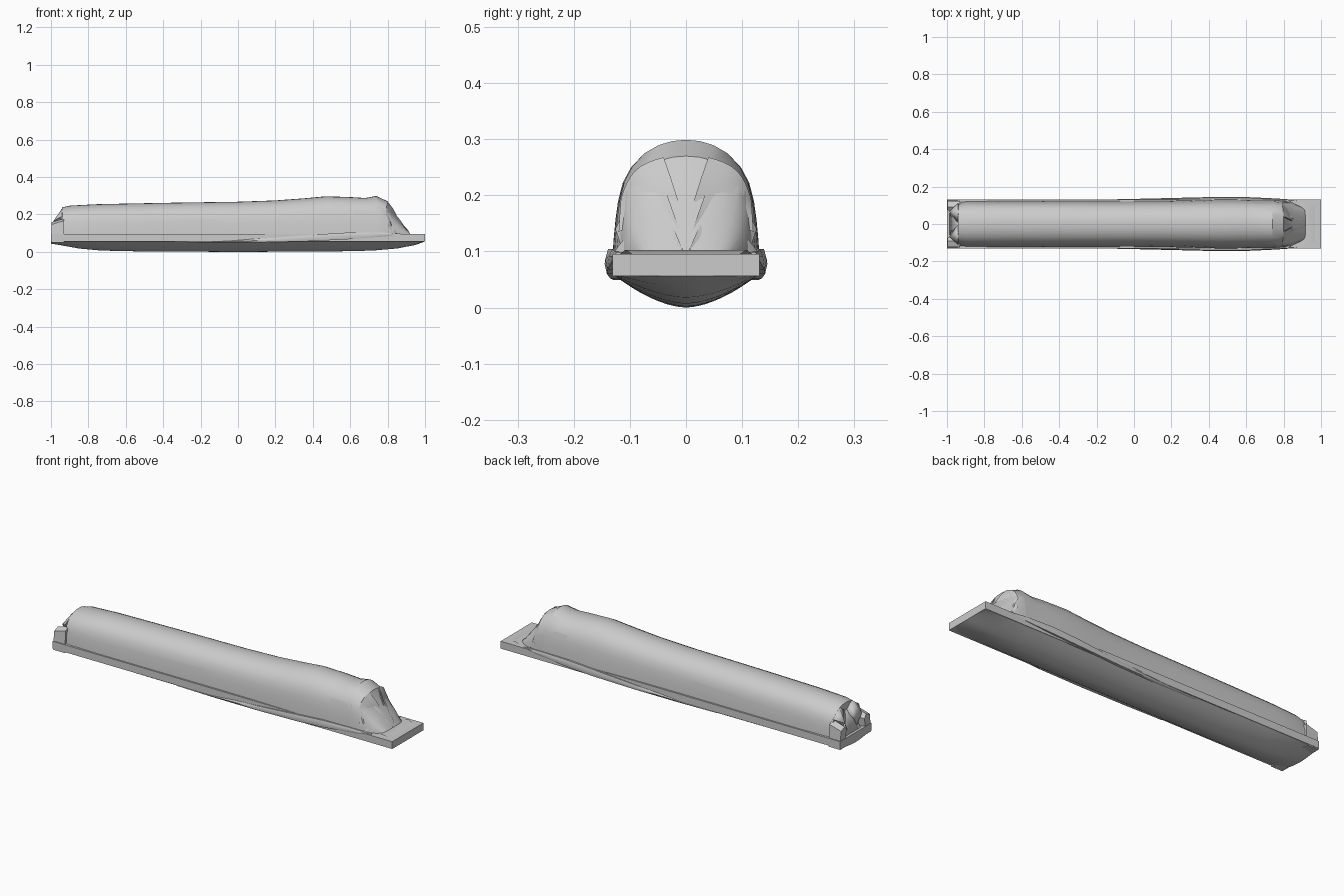
import bpy, bmesh, math
from mathutils import Vector

if "Cube" in bpy.data.objects:
    bpy.data.objects.remove(bpy.data.objects["Cube"])


def finish(name, verts, faces, angle=30, thickness=0):
    me = bpy.data.meshes.new(name)
    me.from_pydata([tuple(v) for v in verts], [], faces)
    ob = bpy.data.objects.new(name, me)
    bpy.context.collection.objects.link(ob)
    bm = bmesh.new()
    bm.from_mesh(me)
    bmesh.ops.remove_doubles(bm, verts=bm.verts, dist=0.0002)
    bmesh.ops.recalc_face_normals(bm, faces=bm.faces)
    bm.to_mesh(me)
    bm.free()
    if thickness:
        mod = ob.modifiers.new("cloth", 'SOLIDIFY')
        mod.thickness = thickness
        mod.offset = 0
    bpy.ops.object.select_all(action='DESELECT')
    ob.select_set(True)
    bpy.context.view_layer.objects.active = ob
    bpy.ops.object.shade_smooth_by_angle(angle=math.radians(angle))
    return ob


def loft(name, rows, closed=False, caps=False, angle=30, thickness=0):
    n = len(rows[0])
    verts = [p for r in rows for p in r]
    faces = []
    for i in range(len(rows) - 1):
        for j in range(n if closed else n - 1):
            k = (j + 1) % n
            faces.append((i*n + j, i*n + k, (i+1)*n + k, (i+1)*n + j))
    if caps:
        faces.append(tuple(range(n)))
        faces.append(tuple((len(rows) - 1)*n + j for j in range(n)))
    return finish(name, verts, faces, angle, thickness)


# Half outline of the arch: width fraction, height fraction
ARCH = [(1, 0), (.985, .15), (.96, .32), (.925, .48), (.86, .64), (.75, .77),
        (.58, .885), (.38, .955), (.19, .99), (0, 1)]
BASE = 0.09


def arch(x, w, top):
    half = [(w*a, BASE + (top - BASE)*b) for a, b in ARCH]
    full = half + [(-y, z) for y, z in half[-2::-1]]
    return [(x, y, z) for y, z in full]


# Wrapped upper body: x, half width, top
BODY = [(-.94, .114, .238), (-.9, .12, .247), (-.75, .122, .255), (-.4, .122, .262),
        (0, .122, .268), (.2, .124, .275), (.35, .128, .286), (.47, .131, .297),
        (.6, .13, .293), (.68, .128, .288), (.74, .128, .299), (.8, .124, .27),
        (.82, .12, .225), (.86, .108, .175), (.92, .08, .097)]
loft("wrapped_body", [arch(*s) for s in BODY], closed=True, caps=True)


def body_at(x):
    for a, b in zip(BODY, BODY[1:]):
        if a[0] <= x <= b[0]:
            t = (x - a[0])/(b[0] - a[0])
            return a[1] + (b[1] - a[1])*t, a[2] + (b[2] - a[2])*t


def on_side(x, z, side, lift):
    w, top = body_at(x)
    f = (z - BASE)/(top - BASE)
    for (a0, b0), (a1, b1) in zip(ARCH, ARCH[1:]):
        if b0 <= f <= b1:
            return (x, side*(w*(a0 + (a1 - a0)*(f - b0)/(b1 - b0)) + lift), z)


# Flat board with straight edges
bpy.ops.mesh.primitive_cube_add(size=1, location=(0, 0, .076))
board = bpy.context.object
board.name = "board"
board.scale = (2, .262, .039)

# Rounded belly below the board: x, lowest z
BELLY = [(-1, .044), (-.95, .036), (-.85, .018), (-.73, .007), (-.5, .002), (0, 0),
         (.5, .002), (.72, .007), (.85, .018), (.95, .037), (1, .056)]
rows = []
for x, z in BELLY:
    row = []
    for i in range(17):
        u = -1 + i/8
        row.append((x, .131*u, z + (.06 - z)*abs(u)**1.7))
    rows.append(row)
loft("rounded_underside", rows, closed=True, caps=True)

for side, tag in ((1, "back"), (-1, "front")):
    # Lower wrap layer, fading into the body toward the right
    xs = [-.93, -.75, -.5, -.2, 0, .2, .35]
    rows = [[on_side(x, .095 + (.15 + .032*(x + .93) - .095)*t/5, side, .0015 - .004*(i/6)**2)
             for t in range(6)] for i, x in enumerate(xs)]
    loft("lower_wrap_" + tag, rows)
    # Small overlapping patch
    rows = [[on_side(x, .095 + .025*t, side, .001) for t in range(6)]
            for x in (.62, .68, .75)]
    loft("side_patch_" + tag, rows)
    # Slender bulging edge fold
    rows = []
    for x, y, lo, hi in [(-.27, .129, .05, .054), (-.05, .133, .049, .062),
                         (.2, .139, .052, .075), (.45, .145, .06, .095),
                         (.6, .144, .068, .104), (.75, .137, .08, .104),
                         (.87, .129, .086, .098)]:
        m = (lo + hi)/2
        rows.append([(x, side*.115, lo), (x, side*(y - .004), lo), (x, side*y, m),
                     (x, side*(y - .005), hi), (x, side*.115, hi)])
    loft("edge_fold_" + tag, rows, closed=True, caps=True, angle=50)

    # Pleats at the right end: outer corner, tip, foot
    PLEATS = [((.79, .116, .195), (.8, .04, .268), (.85, .014, .19)),
              ((.8, .126, .14), (.835, .036, .207), (.895, .008, .125)),
              ((.825, .13, .096), (.875, .028, .152), (.92, .003, .096))]
    for n, (o, t, f) in enumerate(PLEATS):
        o, t, f = Vector(o), Vector(t), Vector(f)
        low = Vector((o.x + .03, .12 - .008*n, max(.095, o.z - .06)))
        rows = []
        for i in range(9):
            u = i/8
            upper = o.lerp(t, u) + Vector((0, .012, .013))*math.sin(u*math.pi)
            lower = low.lerp(f, u)
            row = []
            for j in range(5):
                v = j/4
                p = upper.lerp(lower, v) + Vector((.004, 0, .002))*math.sin(v*math.pi)
                row.append((p.x, side*p.y, p.z))
            rows.append(row)
        loft("end_pleat_%s_%d" % (tag, n + 1), rows)
        # Tucked inner side of the pleat
        tuck = [t, f, Vector((t.x - .012, t.y - .012, t.z - .05))]
        finish("pleat_tuck_%s_%d" % (tag, n + 1),
               [(p.x, side*p.y, p.z) for p in tuck], [(0, 1, 2)])

    # Folded corner flap at the left end
    rows = [[(x, side*.129, .05), (x, side*.122, top - .012), (x, side*.09, top),
             (x, side*inner, top - .02), (x, side*(inner + .015), .05)]
            for x, top, inner in [(-.998, .158, .075), (-.96, .17, .06), (-.93, .178, .05)]]
    loft("left_corner_flap_" + tag, rows, closed=True, caps=True)
    # Thin diagonal fold above the flap
    finish("left_diagonal_fold_" + tag,
           [(-.94, side*.11, .19), (-.94, side*.05, .23), (-.985, side*.07, .165),
            (-.975, side*.03, .1), (-.94, side*.01, .2)],
           [(0, 1, 2), (1, 4, 3, 2)], thickness=.003)

# Center panel sloping out of the left end
loft("left_center_fold", [[(-.94, y*.9, .2 - abs(y)*.3), (-.96, y, .15), (-.985, y*1.2, .095)]
                          for y in (-.05, -.02, 0, .02, .05)], thickness=.003)

# Low cloth fold on the right end of the board
loft("right_end_fold", [[(.88, y, .094), (.93, y*.9, .103), (.97, y*.8, .095)]
                        for y in (-.12, -.06, 0, .06, .12)])
